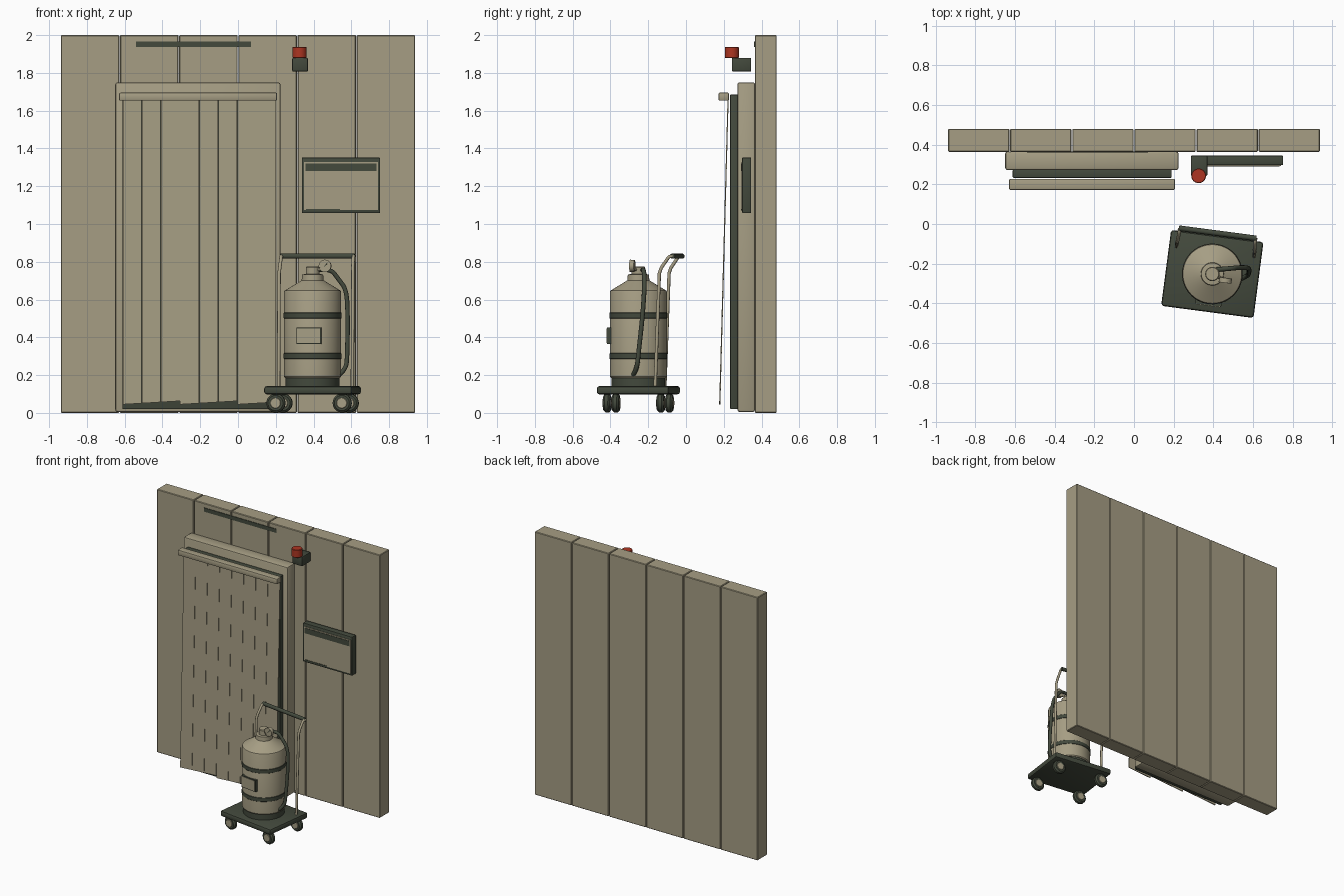
import bpy, bmesh, math
from mathutils import Matrix, Vector

cube = bpy.data.objects.get("Cube")
if cube:
    bpy.data.objects.remove(cube)


def material(name, rgb):
    m = bpy.data.materials.new(name)
    m.use_nodes = True
    m.diffuse_color = (*rgb, 1)
    m.node_tree.nodes["Principled BSDF"].inputs["Base Color"].default_value = (*rgb, 1)
    return m


BEIGE = material("beige paint", (0.38, 0.34, 0.23))
DARK = material("dark green grey", (0.056, 0.067, 0.046))
RED = material("red lamp", (0.42, 0.036, 0.016))
WORLD = Matrix.Identity(4)
# Trolley stands slightly turned in front of the wall
CART = Matrix.Translation((0.395, -0.252, 0)) @ Matrix.Rotation(math.radians(-7.5), 4, 'Z')


def finish(name, bm, mat, place, smooth=False):
    me = bpy.data.meshes.new(name)
    bmesh.ops.recalc_face_normals(bm, faces=bm.faces)
    bm.to_mesh(me)
    bm.free()
    me.materials.append(mat)
    ob = bpy.data.objects.new(name, me)
    bpy.context.collection.objects.link(ob)
    ob.matrix_world = place
    if smooth:
        bpy.ops.object.select_all(action='DESELECT')
        ob.select_set(True)
        bpy.context.view_layer.objects.active = ob
        bpy.ops.object.shade_smooth_by_angle(angle=math.radians(35))
    return ob


def box(name, lo, hi, mat, bevel=0.0, place=WORLD, segments=2):
    lo, hi = Vector(lo), Vector(hi)
    bm = bmesh.new()
    bmesh.ops.create_cube(bm, size=1)
    for v in bm.verts:
        v.co = Vector(c * s for c, s in zip(v.co, hi - lo)) + (lo + hi) / 2
    if bevel:
        bmesh.ops.bevel(bm, geom=bm.edges[:], offset=bevel, segments=segments,
                        affect='EDGES', profile=0.5)
    return finish(name, bm, mat, place, bool(bevel))


def lathe(name, profile, mat, place=WORLD, steps=40):
    """Spin (radius, height) points round the local z axis."""
    bm = bmesh.new()
    verts = [bm.verts.new((r, 0, z)) for r, z in profile]
    edges = [bm.edges.new(pair) for pair in zip(verts, verts[1:])]
    bmesh.ops.spin(bm, geom=verts + edges, axis=(0, 0, 1), cent=(0, 0, 0),
                   angle=math.tau, steps=steps)
    bmesh.ops.remove_doubles(bm, verts=bm.verts, dist=0.0001)
    return finish(name, bm, mat, place, True)


def disc(name, radius, lo, hi, mat, place=WORLD, b=0.0):
    prof = [(0, lo), (radius - b, lo), (radius, lo + b),
            (radius, hi - b), (radius - b, hi), (0, hi)]
    return lathe(name, prof, mat, place, 32)


def tube(name, points, radius, mat, place=WORLD, spline='POLY'):
    cu = bpy.data.curves.new(name, 'CURVE')
    cu.dimensions = '3D'
    cu.bevel_depth = radius
    cu.bevel_resolution = 3
    cu.use_fill_caps = True
    sp = cu.splines.new(spline)
    sp.points.add(len(points) - 1)
    for p, co in zip(sp.points, points):
        p.co = (*co, 1)
    if spline == 'NURBS':
        sp.order_u = 3
        sp.use_endpoint_u = True
    cu.materials.append(mat)
    ob = bpy.data.objects.new(name, cu)
    bpy.context.collection.objects.link(ob)
    ob.matrix_world = place
    return ob


# Wall of six upright panels
W = 1.88 / 6
for i in range(6):
    x = -0.94 + i * W
    box(f"wall_panel_{i + 1}", (x + 0.002, 0.364, 0), (x + W - 0.002, 0.48, 2), BEIGE, 0.004, segments=1)

# Door surround, dark door leaf and worn strip above
box("door_surround", (-0.65, 0.272, 0.005), (0.225, 0.366, 1.75), BEIGE, 0.012)
box("door_leaf", (-0.612, 0.233, 0.02), (0.19, 0.275, 1.685), DARK, 0.005)
box("header_strip", (-0.54, 0.36, 1.938), (0.07, 0.366, 1.967), DARK)

# Strip curtain hanging at a slant from its rail
box("curtain_rail", (-0.63, 0.172, 1.653), (0.207, 0.228, 1.695), BEIGE, 0.007)
for i in range(8):
    x = -0.61 + i * 0.1013
    bottom = 0.045 + 0.006 * (i % 3)
    bm = bmesh.new()
    bmesh.ops.create_cube(bm, size=1)
    for v in bm.verts:
        top = v.co.z > 0
        v.co = (x + (0.0995 if v.co.x > 0 else 0),
                (0.223 if top else 0.179) + v.co.y * 0.006,
                1.67 if top else bottom + (0.006 if v.co.x > 0 else 0))
    finish(f"curtain_strip_{i + 1}", bm, BEIGE, WORLD)

# Notice board with pale face and dark heading
box("notice_board", (0.338, 0.297, 1.057), (0.752, 0.345, 1.352), DARK, 0.005)
box("notice_face", (0.35, 0.293, 1.073), (0.742, 0.298, 1.328), BEIGE)
box("notice_heading", (0.358, 0.29, 1.28), (0.734, 0.294, 1.32), DARK)
box("notice_footer", (0.36, 0.29, 1.068), (0.54, 0.294, 1.08), DARK)

# Warning lamp
box("lamp_bracket", (0.287, 0.243, 1.807), (0.37, 0.345, 1.88), DARK, 0.006)
disc("warning_lamp", 0.037, 1.878, 1.938, RED, Matrix.Translation((0.326, 0.243, 0)), 0.003)

# Trolley deck and casters
box("trolley_deck", (-0.235, -0.193, 0.098), (0.235, 0.193, 0.142), DARK, 0.014, CART)
for side in (-1, 1):
    for end in (-1, 1):
        tag = ("left" if side > 0 else "right") + ("_back" if end > 0 else "_front")
        spot = CART @ Matrix.Translation((side * 0.177, end * 0.143, 0.052)) \
            @ Matrix.Rotation(math.pi / 2, 4, 'X')
        disc("wheel_" + tag, 0.05, -0.019, 0.019, DARK, spot, 0.01)
        disc("hub_" + tag, 0.028, -0.022, 0.022, BEIGE, spot, 0.002)
        box("fork_" + tag, (side * 0.177 - 0.015, end * 0.143 - 0.015, 0.085),
            (side * 0.177 + 0.015, end * 0.143 + 0.015, 0.105), DARK, 0, CART)

    # Handle posts bending back at the top
    tube("handle_post_" + ("left" if side > 0 else "right"),
         [(side * 0.197, 0.115, 0.13), (side * 0.197, 0.138, 0.74),
          (side * 0.195, 0.148, 0.768), (side * 0.193, 0.182, 0.818),
          (side * 0.193, 0.192, 0.828), (side * 0.193, 0.208, 0.83)], 0.009, BEIGE, CART)
tube("handle_grip", [(-0.197, 0.207, 0.83), (0.197, 0.207, 0.83)], 0.014, DARK, CART)

# Tank with foot ring, bands, shoulder and neck
disc("tank_foot", 0.143, 0.14, 0.19, DARK, CART)
lathe("tank", [(0, 0.185), (0.145, 0.185), (0.151, 0.192), (0.151, 0.64), (0.148, 0.647),
               (0.058, 0.702), (0.056, 0.733), (0.036, 0.735), (0.036, 0.77),
               (0.032, 0.775), (0, 0.775)], BEIGE, CART, 48)
for name, z in (("lower_band", 0.285), ("upper_band", 0.5)):
    disc(name, 0.1535, z, z + 0.031, DARK, CART, 0.002)

# Label plate on the tank front
box("label_back", (-0.066, -0.159, 0.364), (0.066, -0.137, 0.452), DARK, 0, CART)
box("label_face", (-0.061, -0.162, 0.369), (0.061, -0.157, 0.447), BEIGE, 0, CART)

# Pressure gauge with dial, needle and stem
gauge = CART @ Matrix.Translation((0.07, -0.022, 0.778)) @ Matrix.Rotation(math.pi / 2, 4, 'X')
disc("gauge_body", 0.032, -0.012, 0.012, BEIGE, gauge, 0.002)
lathe("gauge_rim", [(0.033, 0.008), (0.033, 0.014), (0.029, 0.014), (0.029, 0.008)], BEIGE, gauge)
box("gauge_needle", (-0.002, -0.004, 0.011), (0.002, 0.022, 0.0145), DARK, 0,
    gauge @ Matrix.Rotation(-0.7, 4, 'Z'))
tube("gauge_stem", [(0, 0, 0.75), (0.06, -0.02, 0.765)], 0.008, BEIGE, CART)

# Hose looping down the side of the tank
tube("hose", [(0.02, 0.025, 0.755), (0.09, 0.04, 0.765), (0.13, 0.05, 0.71), (0.175, 0.055, 0.65),
              (0.182, 0.045, 0.5), (0.182, 0.025, 0.32), (0.178, 0.015, 0.23), (0.14, -0.01, 0.2)],
     0.012, DARK, CART, 'NURBS')
